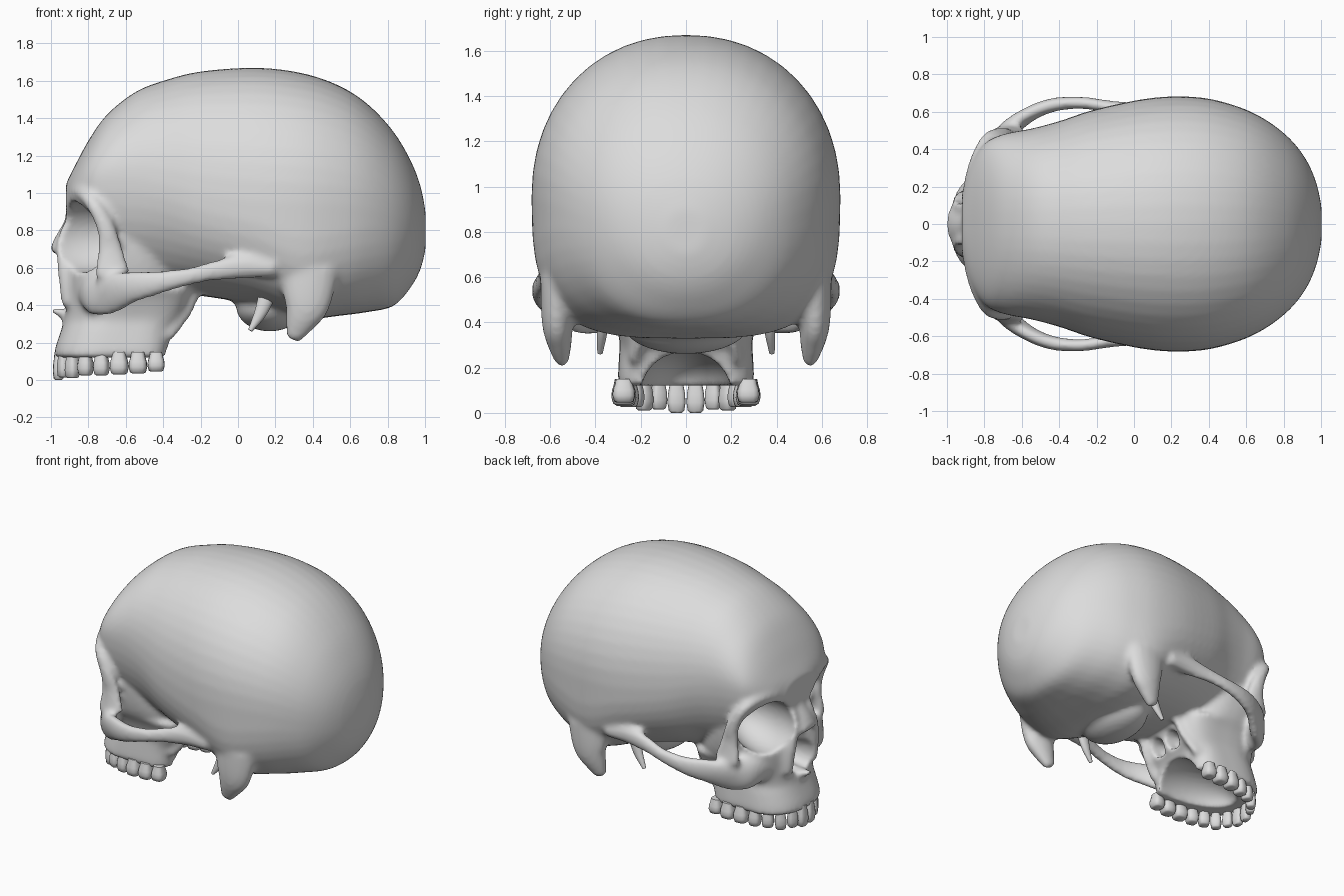
import bpy, bmesh
from math import sin, cos, pi, radians
from mathutils import Vector, Matrix

cube = bpy.data.objects.get("Cube")
if cube:
    bpy.data.objects.remove(cube)

bone = bpy.data.materials.new("bone_grey")
bone.use_nodes = True
bone.diffuse_color = (0.72, 0.72, 0.72, 1)
bone.node_tree.nodes["Principled BSDF"].inputs["Base Color"].default_value = (0.72, 0.72, 0.72, 1)


def refine(rows, k=4):
    """Smooth a list of control rows with a Catmull-Rom spline."""
    out = []
    for i in range(len(rows) - 1):
        quad = [rows[max(i - 1, 0)], rows[i], rows[i + 1], rows[min(i + 2, len(rows) - 1)]]
        for j in range(k):
            t = j / k
            out.append([0.5 * (2 * b + (c - a) * t + (2 * a - 5 * b + 4 * c - d) * t * t
                               + (3 * b - a - 3 * c + d) * t ** 3) for a, b, c, d in zip(*quad)])
    return out + [list(rows[-1])]


def power(v, n):
    return (1 if v >= 0 else -1) * abs(v) ** (2 / n)


def loft(bm, rings):
    """Skin closed rings and cap both ends."""
    loops = [[bm.verts.new(p) for p in ring] for ring in rings]
    count = len(loops[0])
    for a, b in zip(loops, loops[1:]):
        for i in range(count):
            j = (i + 1) % count
            bm.faces.new((a[i], a[j], b[j], b[i]))
    bm.faces.new(loops[0][::-1])
    bm.faces.new(loops[-1])


def tube(bm, rows, side=1):
    """Rows are x, y, z, broad radius, thin radius; the thin axis lies near y."""
    rows = refine(rows)
    rings = []
    for i, (x, y, z, broad, thin) in enumerate(rows):
        ahead, behind = rows[min(i + 1, len(rows) - 1)], rows[max(i - 1, 0)]
        along = (Vector(ahead[:3]) - Vector(behind[:3])).normalized()
        u = along.cross(Vector((0, 1, 0))).normalized()
        v = u.cross(along)
        ring = []
        for k in range(14):
            a = 2 * pi * k / 14
            p = Vector((x, y, z)) + u * broad * cos(a) + v * thin * sin(a)
            ring.append((p.x, p.y * side, p.z))
        rings.append(ring)
    loft(bm, rings)


def ellipsoid(bm, centre, radii, turn=0):
    m = Matrix.Translation(centre) @ Matrix.Rotation(radians(turn), 4, "Z") @ Matrix.Diagonal((*radii, 1))
    bmesh.ops.create_uvsphere(bm, u_segments=32, v_segments=20, radius=1, matrix=m)


def finish(bm, name):
    bmesh.ops.recalc_face_normals(bm, faces=bm.faces)
    mesh = bpy.data.meshes.new(name)
    bm.to_mesh(mesh)
    bm.free()
    obj = bpy.data.objects.new(name, mesh)
    bpy.context.scene.collection.objects.link(obj)
    mesh.materials.append(bone)
    return obj


def remesh(obj, size):
    mod = obj.modifiers.new("merge", "REMESH")
    mod.mode = "VOXEL"
    mod.voxel_size = size


def activate(obj):
    bpy.ops.object.select_all(action="DESELECT")
    obj.select_set(True)
    bpy.context.view_layer.objects.active = obj


bm = bmesh.new()

# Braincase: x, top, bottom, half width, height of widest point, lower roundness
stations = [
    (-0.92, 1.05, 0.88, 0.16, 0.97, 2), (-0.88, 1.13, 0.70, 0.31, 1.00, 2),
    (-0.80, 1.28, 0.55, 0.43, 1.05, 2), (-0.70, 1.42, 0.50, 0.48, 1.08, 2),
    (-0.55, 1.54, 0.48, 0.51, 1.08, 2), (-0.40, 1.60, 0.46, 0.55, 1.05, 2),
    (-0.20, 1.65, 0.45, 0.615, 1.0, 2.3), (0.10, 1.67, 0.40, 0.675, 0.96, 2.7),
    (0.35, 1.64, 0.33, 0.677, 0.95, 3.4), (0.55, 1.57, 0.345, 0.63, 0.94, 3.0),
    (0.70, 1.47, 0.365, 0.56, 0.92, 2.6), (0.83, 1.33, 0.395, 0.46, 0.88, 2.3),
    (0.92, 1.18, 0.49, 0.345, 0.85, 2.1), (0.975, 1.04, 0.59, 0.22, 0.82, 2.1),
    (1.003, 0.90, 0.70, 0.09, 0.80, 2)]
rings = []
for x, top, bottom, width, mid, low in refine(stations):
    ring = []
    for k in range(48):
        a = 2 * pi * k / 48
        n = 2.15 if sin(a) >= 0 else low
        reach = top - mid if sin(a) >= 0 else mid - bottom
        ring.append((x, width * power(cos(a), n), mid + reach * power(sin(a), n)))
    rings.append(ring)
loft(bm, rings)

# Upper jaw and middle face: height, front, back, half width; the back is squarer
levels = [(0.12, -0.985, -0.375, 0.30), (0.18, -0.975, -0.365, 0.30), (0.27, -0.945, -0.345, 0.295),
          (0.33, -0.93, -0.29, 0.295), (0.44, -0.925, -0.25, 0.335), (0.54, -0.915, -0.26, 0.39),
          (0.70, -0.90, -0.30, 0.42), (0.85, -0.88, -0.38, 0.42), (0.95, -0.87, -0.45, 0.40)]
rings = []
for z, front, back, width in refine(levels):
    ring = []
    for k in range(40):
        a = 2 * pi * k / 40
        n = 4.5 if cos(a) > 0 and z < 0.5 else 2.5
        ring.append(((front + back) / 2 + (back - front) / 2 * power(cos(a), n),
                     width * power(sin(a), n), z))
    rings.append(ring)
loft(bm, rings)

# Nose bridge, nasal spine and skull base
tube(bm, [(-0.85, 0, 0.93, 0.05, 0.06), (-0.89, 0, 0.83, 0.045, 0.07),
          (-0.935, 0, 0.75, 0.045, 0.085), (-0.985, 0, 0.68, 0.03, 0.085)])
tube(bm, [(-0.85, 0, 0.33, 0.05, 0.07), (-0.94, 0, 0.365, 0.035, 0.04), (-1.0, 0, 0.38, 0.018, 0.02)])
ellipsoid(bm, (0.17, 0, 0.39), (0.18, 0.28, 0.13))

for s in (1, -1):
    # Nasal side wall
    tube(bm, [(-0.865, 0.08, 0.88, 0.04, 0.03), (-0.915, 0.10, 0.74, 0.055, 0.04),
              (-0.925, 0.13, 0.58, 0.04, 0.04), (-0.905, 0.14, 0.40, 0.04, 0.04)], s)
    # Brow ridge and outer eye socket rim
    tube(bm, [(-0.88, 0.05, 0.96, 0.04, 0.04), (-0.87, 0.22, 1.00, 0.04, 0.04),
              (-0.83, 0.36, 1.00, 0.04, 0.04), (-0.775, 0.455, 0.94, 0.04, 0.04),
              (-0.71, 0.48, 0.82, 0.05, 0.035), (-0.685, 0.475, 0.70, 0.07, 0.035),
              (-0.67, 0.49, 0.56, 0.10, 0.04)], s)
    # Cheekbone and arch
    tube(bm, [(-0.80, 0.24, 0.46, 0.08, 0.06), (-0.77, 0.36, 0.46, 0.11, 0.06),
              (-0.70, 0.475, 0.455, 0.11, 0.05), (-0.58, 0.575, 0.495, 0.09, 0.042),
              (-0.44, 0.635, 0.52, 0.068, 0.038), (-0.28, 0.648, 0.55, 0.05, 0.034),
              (-0.12, 0.625, 0.585, 0.055, 0.035), (0.04, 0.60, 0.61, 0.07, 0.05),
              (0.20, 0.61, 0.60, 0.05, 0.04)], s)
    # Bony point behind the ear
    tube(bm, [(0.38, 0.565, 0.60, 0.16, 0.08), (0.37, 0.57, 0.42, 0.13, 0.07),
              (0.335, 0.56, 0.32, 0.09, 0.058), (0.29, 0.545, 0.215, 0.042, 0.028)], s)
    # Wing behind the upper jaw
    tube(bm, [(-0.25, 0.18, 0.50, 0.07, 0.03), (-0.32, 0.20, 0.38, 0.08, 0.03),
              (-0.40, 0.23, 0.24, 0.06, 0.03)], s)
skull = finish(bm, "skull")

# Cutters: eye sockets, nose opening, palate and rear nasal passage
bm = bmesh.new()
for s in (1, -1):
    ellipsoid(bm, (-0.83, s * 0.27, 0.765), (0.36, 0.185, 0.19), -17 * s)
    ellipsoid(bm, (-0.94, s * 0.045, 0.47), (0.22, 0.07, 0.10))
    ellipsoid(bm, (-0.24, s * 0.075, 0.375), (0.18, 0.06, 0.065))
ellipsoid(bm, (-0.94, 0, 0.54), (0.22, 0.075, 0.12))
ellipsoid(bm, (-0.49, 0, 0.10), (0.39, 0.20, 0.18))
cutter = finish(bm, "opening_cutter")
cutter.hide_render = True
remesh(cutter, 0.02)

# Merge, cut and soften the bone
remesh(skull, 0.018)
cut = skull.modifiers.new("openings", "BOOLEAN")
cut.operation = "DIFFERENCE"
cut.solver = "EXACT"
cut.object = cutter
remesh(skull, 0.015)
soft = skull.modifiers.new("soften", "SMOOTH")
soft.factor = 0.5
soft.iterations = 7
activate(skull)
for mod in list(skull.modifiers):
    bpy.ops.object.modifier_apply(modifier=mod.name)
bpy.data.objects.remove(cutter)
skull.data.materials.clear()
skull.data.materials.append(bone)
bpy.ops.object.shade_smooth_by_angle(angle=radians(50))

# Teeth: x, y, turn, half width, half depth, bottom
bm = bmesh.new()
teeth = [(-0.96, 0.042, 5, 0.040, 0.030, 0.0), (-0.935, 0.120, 25, 0.036, 0.030, 0.015),
         (-0.885, 0.185, 45, 0.038, 0.036, 0.01), (-0.815, 0.228, 65, 0.040, 0.042, 0.025),
         (-0.730, 0.255, 75, 0.042, 0.046, 0.025), (-0.635, 0.272, 82, 0.050, 0.052, 0.03),
         (-0.535, 0.278, 88, 0.050, 0.052, 0.035), (-0.438, 0.275, 92, 0.046, 0.050, 0.045)]
shape = [(0.0, 0.6), (0.06, 0.85), (0.3, 1.0), (0.55, 0.95), (0.8, 0.78), (1.0, 0.7)]
for s in (1, -1):
    for x, y, turn, wide, deep, bottom in teeth:
        c, d = cos(radians(turn)), sin(radians(turn))
        rings = []
        for h, scale in shape:
            ring = []
            for k in range(16):
                a = 2 * pi * k / 16
                along = wide * scale * power(cos(a), 3)
                out = deep * scale * power(sin(a), 3)
                ring.append((x + along * d + out * c, s * (y + along * c - out * d),
                             bottom + h * (0.15 - bottom)))
            rings.append(ring)
        loft(bm, rings)
row = finish(bm, "upper_teeth")
activate(row)
bpy.ops.object.shade_smooth_by_angle(angle=radians(50))

# Thin bony spikes under the ears
bm = bmesh.new()
for s in (1, -1):
    tube(bm, [(0.17, 0.36, 0.50, 0.05, 0.03), (0.125, 0.37, 0.37, 0.035, 0.025),
              (0.065, 0.38, 0.265, 0.012, 0.012)], s)
spikes = finish(bm, "base_spikes")
activate(spikes)
bpy.ops.object.shade_smooth_by_angle(angle=radians(50))
